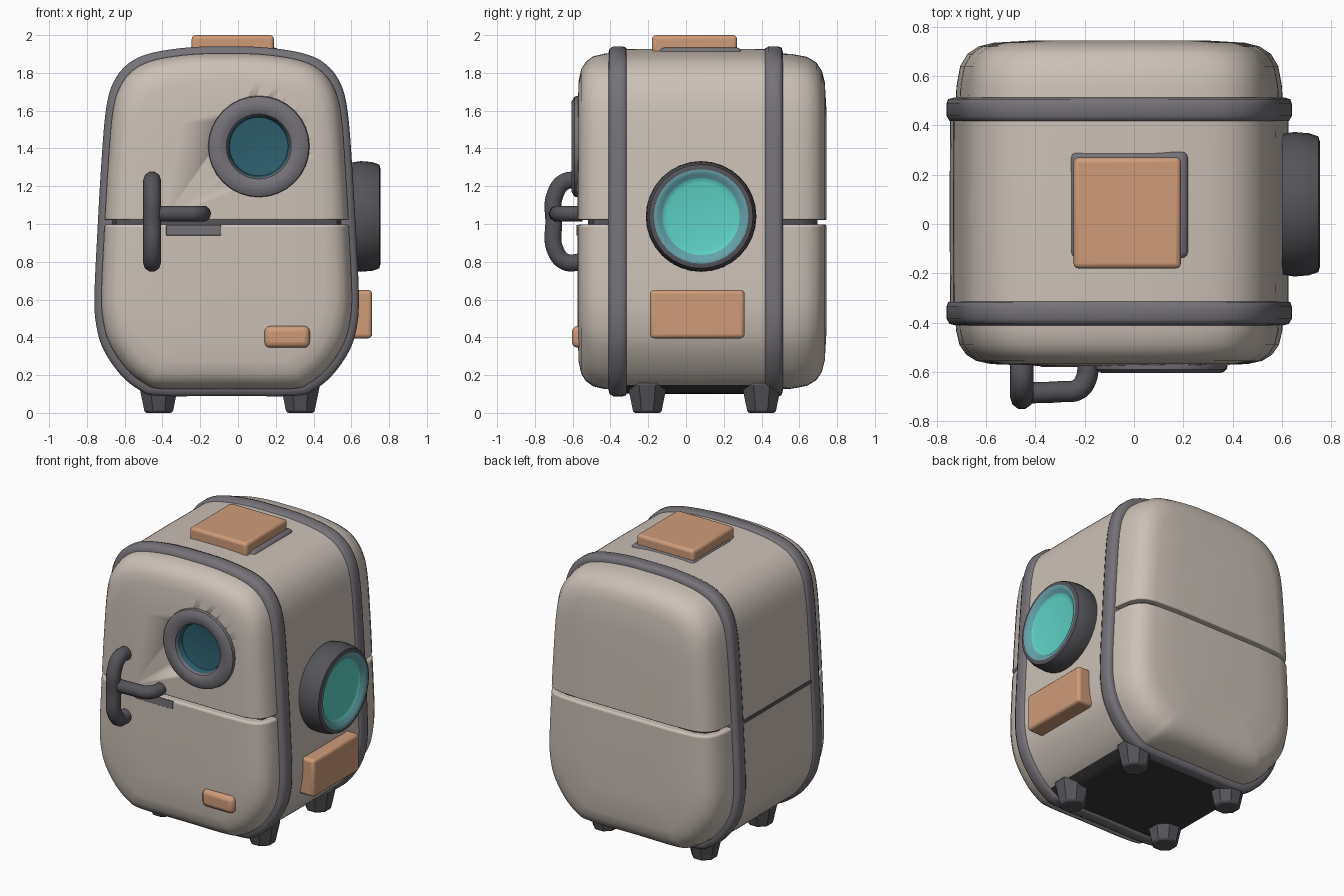
import bpy, bmesh, math
from mathutils import Vector, Matrix

cube = bpy.data.objects.get("Cube")
if cube:
    bpy.data.objects.remove(cube, do_unlink=True)


def material(name, r, g, b):
    m = bpy.data.materials.new(name)
    m.use_nodes = True
    m.diffuse_color = (r, g, b, 1)
    node = next(n for n in m.node_tree.nodes if n.type == 'BSDF_PRINCIPLED')
    node.inputs["Base Color"].default_value = (r, g, b, 1)
    node.inputs["Roughness"].default_value = 0.6
    return m


CREAM = material("warm cream", .60, .53, .47)
ORANGE = material("soft orange", .62, .33, .19)
GREY = material("trim grey", .18, .17, .19)
DARK = material("dark metal", .09, .088, .10)
CHARCOAL = material("charcoal", .04, .04, .042)
TEAL = material("bright teal", .11, .64, .56)
RIM = material("blue grey rim", .13, .36, .40)
GLASS = material("deep teal glass", .026, .115, .156)

CX, CZ, HW, HH = -0.06, 1.015, 0.70, 0.925
SEAM = 1.01


def smooth(obj, angle=40):
    bpy.ops.object.select_all(action='DESELECT')
    obj.select_set(True)
    bpy.context.view_layer.objects.active = obj
    bpy.ops.object.shade_smooth_by_angle(angle=math.radians(angle))


def finish(name, bm, mats, angle=40):
    bmesh.ops.recalc_face_normals(bm, faces=bm.faces)
    me = bpy.data.meshes.new(name)
    bm.to_mesh(me)
    bm.free()
    for m in mats:
        me.materials.append(m)
    obj = bpy.data.objects.new(name, me)
    bpy.context.collection.objects.link(obj)
    smooth(obj, angle)
    return obj


def bevel(obj, width, segments=3):
    mod = obj.modifiers.new("soft edges", 'BEVEL')
    mod.width, mod.segments = width, segments
    mod.limit_method, mod.angle_limit = 'ANGLE', math.radians(50)


# Tapered, rounded outline of the cabinet (half width, height)
HALF = [(0, .09), (.36, .09), (.46, .12), (.56, .2), (.65, .33), (.69, .46), (.7, .62),
        (.685, .95), (.665, 1.3), (.64, 1.6), (.6, 1.75), (.52, 1.85), (.4, 1.905),
        (.2, 1.935), (0, 1.94)]


def outline(steps=4):
    pts = [Vector(p) for p in HALF] + [Vector((-x, z)) for x, z in HALF[-2:0:-1]]
    n, out = len(pts), []
    for i in range(n):
        a, b, c, d = (pts[(i + k) % n] for k in (-1, 0, 1, 2))
        for s in range(steps):
            t = s / steps
            out.append((2 * b + (c - a) * t + (2 * a - 5 * b + 4 * c - d) * t ** 2
                        + (3 * b - a - 3 * c + d) * t ** 3) / 2)
    return out


OUTLINE = outline()


def loft(stations):
    """Cabinet slices (depth, inset) joined into a closed solid."""
    bm = bmesh.new()
    rings = []
    for y, d in stations:
        sx, sz = (HW - d) / HW, (HH - d) / HH
        rings.append([bm.verts.new((CX + p.x * sx, y, CZ + (p.y - CZ) * sz)) for p in OUTLINE])
    n = len(OUTLINE)
    for a, b in zip(rings, rings[1:]):
        for i in range(n):
            bm.faces.new((a[i], a[(i + 1) % n], b[(i + 1) % n], b[i]))
    bm.faces.new(rings[0])
    bm.faces.new(rings[-1])
    return bm


def half_shell(name, stations, side):
    bm = loft(stations)
    bmesh.ops.bisect_plane(bm, geom=bm.verts[:] + bm.edges[:] + bm.faces[:],
                           plane_co=(0, 0, SEAM + side * .012), plane_no=(0, 0, side),
                           clear_inner=True)
    bmesh.ops.holes_fill(bm, edges=[e for e in bm.edges if e.is_boundary])
    obj = finish(name, bm, [CREAM])
    bevel(obj, .014)
    return obj


def box(name, lo, hi, mat, width=.02):
    bm = bmesh.new()
    size = Vector(hi) - Vector(lo)
    bmesh.ops.create_cube(bm, size=1, matrix=Matrix.Translation((Vector(hi) + Vector(lo)) / 2)
                          @ Matrix.Diagonal((*size, 1)))
    obj = finish(name, bm, [mat])
    if width:
        bevel(obj, width)
    return obj


def lathe(name, profile, mats, picks, loc, rot, n=32):
    """Turned part: profile of (radius, height), one material pick per segment."""
    bm = bmesh.new()
    rings = [[bm.verts.new((r * math.cos(k * math.tau / n), r * math.sin(k * math.tau / n), h))
              for k in range(n)] for r, h in profile]
    for a, b, pick in zip(rings, rings[1:], picks):
        for k in range(n):
            f = bm.faces.new((a[k], a[(k + 1) % n], b[(k + 1) % n], b[k]))
            f.material_index = pick
    bmesh.ops.remove_doubles(bm, verts=bm.verts, dist=1e-5)
    obj = finish(name, bm, mats)
    obj.location, obj.rotation_euler = loc, rot
    return obj


def tube(name, points, radius, mat):
    cu = bpy.data.curves.new(name, 'CURVE')
    cu.dimensions = '3D'
    cu.bevel_depth, cu.bevel_resolution, cu.use_fill_caps = radius, 3, True
    sp = cu.splines.new('BEZIER')
    sp.bezier_points.add(len(points) - 1)
    for bp, p in zip(sp.bezier_points, points):
        bp.co = p
        bp.handle_left_type = bp.handle_right_type = 'AUTO'
    cu.materials.append(mat)
    obj = bpy.data.objects.new(name, cu)
    bpy.context.collection.objects.link(obj)
    bpy.ops.object.select_all(action='DESELECT')
    obj.select_set(True)
    bpy.context.view_layer.objects.active = obj
    bpy.ops.object.convert(target='MESH')
    smooth(bpy.context.object)


# Cabinet: dark core, split front and back shells, middle wrap
finish("core", loft([(-.52, .2), (-.49, .1), (-.4, .075), (.6, .085), (.67, .13), (.695, .2)]), [DARK])
FRONT = [(-.36, .035), (-.43, .038), (-.49, .052), (-.53, .08), (-.555, .12), (-.568, .18), (-.575, .36)]
BACK = [(.46, .035), (.56, .04), (.64, .055), (.69, .085), (.72, .13), (.735, .19), (.745, .36)]
halves = {}
for label, stations in (("front", FRONT), ("back", BACK)):
    for part, side in (("upper", 1), ("lower", -1)):
        halves[label, part] = half_shell(f"{label}_{part}_shell", stations, side)

bm = loft([(-.36, .014), (.05, .012), (.46, .014)])
for f in bm.faces:
    if f.calc_center_median().z < .15:
        f.material_index = 1
wrap = finish("middle_wrap", bm, [CREAM, CHARCOAL])
box("side_seam", (-.734, -.33, SEAM - .012), (-.7, .43, SEAM + .012), DARK, 0)

# Trim bands
for label, y in (("front", -.36), ("back", .463)):
    finish(f"{label}_band", loft([(y - .052, .04), (y - .045, .012), (y - .025, 0), (y + .025, 0),
                                  (y + .043, .006), (y + .05, .03)]), [GREY], 60)

# Round front window set into the upper door
window = (.11, -.565, 1.41)
facing = (math.radians(90), 0, 0)
cutter = lathe("window_cutter", [(0, -.1), (.2, -.1), (.2, .1), (0, .1)], [DARK], [0] * 3, window, facing)
cutter.hide_render = True
cutter.hide_set(True)
cut = halves["front", "upper"].modifiers.new("window opening", 'BOOLEAN')
cut.object, cut.operation, cut.solver = cutter, 'DIFFERENCE', 'EXACT'
lathe("front_window",
      [(0, -.06), (.215, -.06), (.26, -.04), (.27, 0), (.265, .025), (.24, .04), (.195, .04), (.172, .028),
       (.165, .01), (.155, -.025), (.08, -.034), (0, -.036)],
      [GREY, GLASS], [0] * 8 + [1] * 3, window, facing)

# Round side lamp
lathe("side_lamp",
      [(0, 0), (.285, 0), (.293, .05), (.288, .11), (.275, .148), (.25, .155), (.225, .148), (.205, .13),
       (.18, .124), (0, .122)],
      [DARK, RIM, TEAL], [0] * 5 + [1, 1, 2, 2], (.6, .08, 1.04), (0, math.radians(90), 0))

# Orange panels
box("top_pad_base", (-.26, -.14, 1.88), (.22, .295, 1.934), GREY, .03)
box("top_pad", (-.245, -.18, 1.88), (.19, .27, 2), ORANGE)
box("side_panel", (.56, -.19, .395), (.71, .31, .65), ORANGE)
box("front_tab", (.14, -.604, .345), (.38, -.54, .46), ORANGE, .03)

# Door handle and latch
tube("door_handle", [(-.455, -.55, 1.225), (-.455, -.64, 1.225), (-.455, -.695, 1.15), (-.455, -.7, 1.01),
                     (-.455, -.695, .87), (-.455, -.64, .8), (-.455, -.55, .8)], .047, DARK)
tube("door_latch", [(-.455, -.685, 1.055), (-.3, -.68, 1.055), (-.225, -.67, 1.055), (-.195, -.63, 1.055),
                    (-.185, -.55, 1.055)], .043, DARK)
box("latch_plate", (-.38, -.58, .94), (-.09, -.571, .995), GREY, .003)

# Feet
for side, x in (("right", -.42), ("left", .33)):
    for end, y in (("front", -.205), ("back", .4)):
        bm = bmesh.new()
        bmesh.ops.create_cone(bm, cap_ends=True, segments=8, radius1=.08, radius2=.115, depth=.16,
                              matrix=Matrix.Translation((x, y, .08))
                              @ Matrix.Rotation(math.pi / 8, 4, 'Z'))
        bevel(finish(f"{end}_{side}_foot", bm, [DARK], 30), .012, 2)
